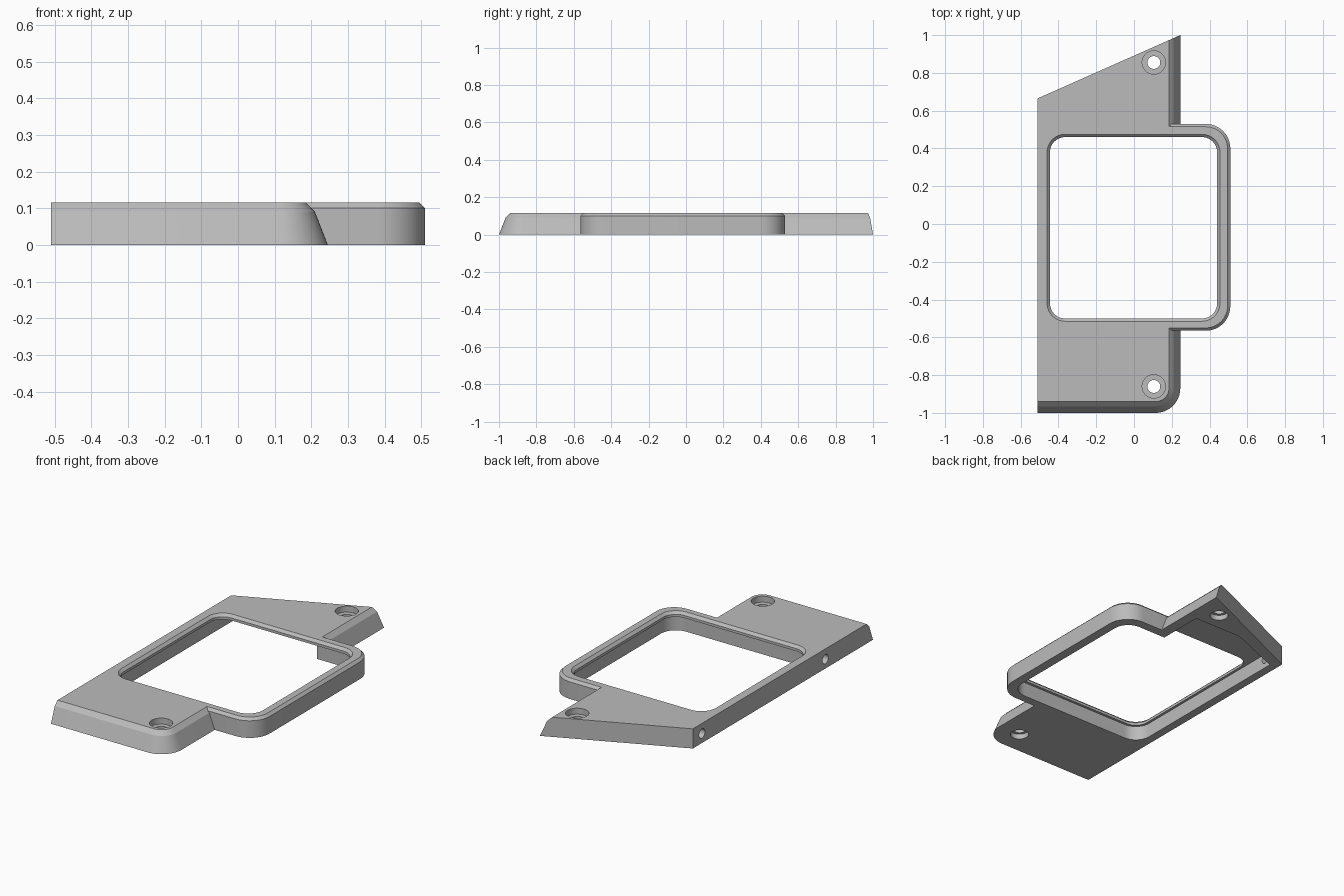
import bpy, bmesh
from math import sin, cos, pi, radians

cube = bpy.data.objects.get("Cube")
if cube:
    bpy.data.objects.remove(cube, do_unlink=True)

grey = bpy.data.materials.new("plain grey")
grey.use_nodes = True
grey.diffuse_color = (0.5, 0.5, 0.5, 1)
grey.node_tree.nodes["Principled BSDF"].inputs["Base Color"].default_value = (0.5, 0.5, 0.5, 1)

H = 0.115


def arc(cx, cy, r, start, steps=12):
    """Quarter turn, counter-clockwise from the start angle in degrees."""
    return [(cx + r * cos(radians(start) + pi / 2 * i / steps),
             cy + r * sin(radians(start) + pi / 2 * i / steps)) for i in range(steps + 1)]


def rounded_rect(x0, x1, y0, y1, r):
    return (arc(x1 - r, y0 + r, r, -90) + arc(x1 - r, y1 - r, r, 0)
            + arc(x0 + r, y1 - r, r, 90) + arc(x0 + r, y0 + r, r, 180))


def loft(name, levels):
    """Closed solid through (height, outline) levels."""
    bm = bmesh.new()
    rings = [[bm.verts.new((x, y, z)) for x, y in pts] for z, pts in levels]
    n = len(rings[0])
    for a, b in zip(rings, rings[1:]):
        for i in range(n):
            j = (i + 1) % n
            bm.faces.new((a[i], a[j], b[j], b[i]))
    bm.faces.new(rings[0][::-1])
    bm.faces.new(rings[-1])
    bmesh.ops.recalc_face_normals(bm, faces=bm.faces)
    mesh = bpy.data.meshes.new(name)
    bm.to_mesh(mesh)
    bm.free()
    mesh.materials.append(grey)
    obj = bpy.data.objects.new(name, mesh)
    bpy.context.collection.objects.link(obj)
    return obj


def combine(target, tool, operation):
    mod = target.modifiers.new(tool.name, 'BOOLEAN')
    mod.operation, mod.solver, mod.object = operation, 'EXACT', tool
    bpy.context.view_layer.objects.active = target
    bpy.ops.object.modifier_apply(modifier=mod.name)
    bpy.data.objects.remove(tool, do_unlink=True)


def circle(cx, cy, r, n=32):
    return [(cx + r * cos(2 * pi * i / n), cy + r * sin(2 * pi * i / n)) for i in range(n)]


# Main plate: sloped front and one sloped side, slanted vertical back
def plate_outline(d):
    right = 0.245 - d
    back = 0.665 + (right + 0.51) * 0.335 / 0.755
    return ([(-0.51, -1 + d)] + arc(0.115, -0.87, 0.13 - d, -90)
            + [(right, back), (-0.51, 0.665)])


plate = loft("bezel_plate", [(z, plate_outline(d)) for z, d in ((0, 0), (0.09, 0.035), (H, 0.06))])


# Window surround that bulges past the plate, with a chamfered rim
def surround_outline(d):
    r = 0.13 - d
    return ([(-0.48, -0.565 + d)] + arc(0.38, -0.435, r, -90)
            + arc(0.38, 0.4, r, 0) + [(-0.48, 0.53 - d)])


surround = loft("window_surround",
                [(z, surround_outline(d)) for z, d in ((0, 0), (0.1, 0), (H, 0.015))])
combine(plate, surround, 'UNION')

# Window with a thin chamfered lip at the top
steps = ((-0.02, 0), (0.085, 0), (0.085, 0.015), (0.1, 0.015), (H, 0), (0.13, -0.015))
window = loft("window_cutter", [
    (z, rounded_rect(-0.46 + d, 0.455 - d, -0.515 + d, 0.475 - d, 0.095 - d)) for z, d in steps])
combine(plate, window, 'DIFFERENCE')

# Pocket under the back of the plate, open to the window
pocket_shape = [(-0.46, 0.37), (0.18, 0.37), (0.18, 0.75), (-0.13, 0.75), (-0.46, 0.62)]
pocket = loft("pocket_cutter", [(-0.02, pocket_shape), (0.085, pocket_shape)])
combine(plate, pocket, 'DIFFERENCE')

# Counterbored screw holes
for y in (0.855, -0.86):
    bore = ((-0.02, 0.05), (0.03, 0.05), (0.03, 0.034), (0.08, 0.034), (0.08, 0.062), (0.14, 0.062))
    hole = loft("screw_cutter", [(z, circle(0.105, y, r)) for z, r in bore])
    combine(plate, hole, 'DIFFERENCE')

# Small round holes in the straight side
for y, depth in ((0.58, 0.1), (-0.56, 0.2)):
    hole = loft("side_hole_cutter", [(-0.05, circle(0, 0, 0.027, 24)), (depth, circle(0, 0, 0.027, 24))])
    for v in hole.data.vertices:
        v.co = (-0.51 + v.co.z, y + v.co.x, 0.055 + v.co.y)
    combine(plate, hole, 'DIFFERENCE')

# Smooth the rounded corners, keep the edges crisp
bpy.ops.object.select_all(action='DESELECT')
plate.select_set(True)
bpy.context.view_layer.objects.active = plate
bpy.ops.object.shade_smooth_by_angle(angle=radians(20))
